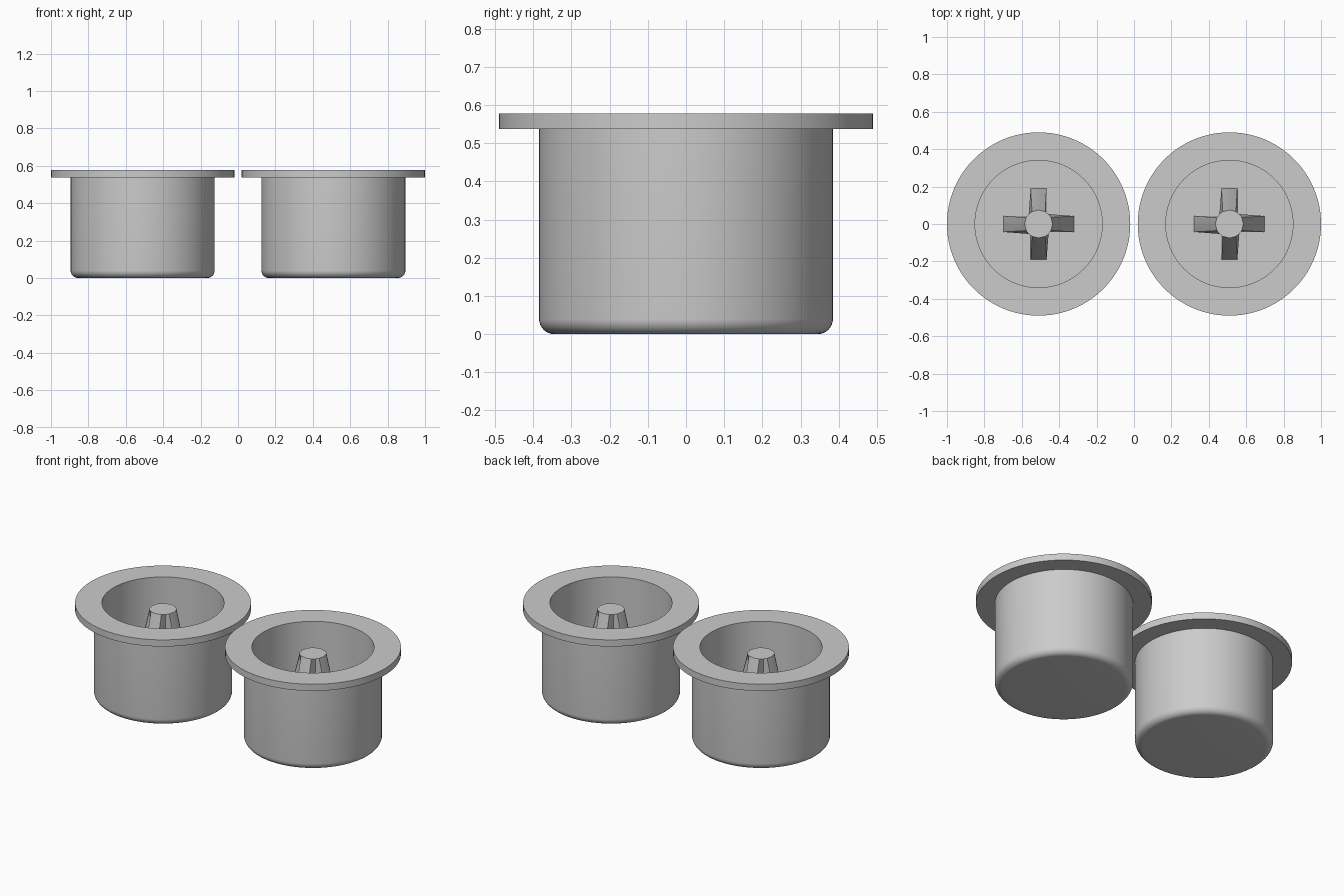
import bpy
import bmesh
import math

default = bpy.data.objects.get("Cube")
if default:
    bpy.data.objects.remove(default, do_unlink=True)

# Single plain grey
grey = bpy.data.materials.new("light_grey")
grey.use_nodes = True
colour = (0.6, 0.6, 0.6, 1.0)
grey.diffuse_color = colour
grey.node_tree.nodes["Principled BSDF"].inputs["Base Color"].default_value = colour

SPACING = 0.51       # distance of each cup axis from the centre
FLOOR = 0.045        # inside floor height
POST_TOP = 0.54
SEGMENTS = 96


def finish(bm, name, x):
    """Turn a bmesh into a smooth-shaded object with sharp edges kept."""
    bmesh.ops.recalc_face_normals(bm, faces=bm.faces)
    mesh = bpy.data.meshes.new(name)
    bm.to_mesh(mesh)
    bm.free()
    mesh.materials.append(grey)
    obj = bpy.data.objects.new(name, mesh)
    obj.location.x = x
    bpy.context.collection.objects.link(obj)
    bpy.ops.object.select_all(action='DESELECT')
    obj.select_set(True)
    bpy.context.view_layer.objects.active = obj
    bpy.ops.object.shade_smooth_by_angle(angle=math.radians(30))
    return obj


def make_cup(name, x):
    """Flanged cup with a rounded lower edge, lathed from its section."""
    wall, fillet = 0.385, 0.04
    profile = [(0, 0)]
    for i in range(9):
        a = math.pi / 2 * i / 8
        profile.append((wall - fillet + fillet * math.sin(a),
                        fillet - fillet * math.cos(a)))
    profile += [(wall, 0.537), (0.49, 0.537), (0.49, 0.578),
                (0.34, 0.578), (0.34, FLOOR), (0, FLOOR)]
    bm = bmesh.new()
    verts = [bm.verts.new((r, 0, z)) for r, z in profile]
    edges = [bm.edges.new(pair) for pair in zip(verts, verts[1:])]
    bmesh.ops.spin(bm, geom=verts + edges, cent=(0, 0, 0), axis=(0, 0, 1),
                   angle=math.tau, steps=SEGMENTS, use_duplicate=False)
    bmesh.ops.remove_doubles(bm, verts=bm.verts, dist=0.0001)
    return finish(bm, name, x)


def make_post(name, x):
    """Cross-shaped foot that blends upward into a round top."""
    reach, half, top = 0.19, 0.0425, 0.075
    # one arm: inner corner, tip, then the shared corner of the next arm
    arm = [((half, -half), -45), ((reach, -half), -28),
           ((reach, 0), 0), ((reach, half), 28)]
    lower, upper = [], []
    bm = bmesh.new()
    for quarter in range(4):
        turn = math.pi / 2 * quarter
        c, s = math.cos(turn), math.sin(turn)
        for (px, py), degrees in arm:
            a = turn + math.radians(degrees)
            lower.append(bm.verts.new((px * c - py * s, px * s + py * c,
                                       FLOOR - 0.005)))
            upper.append(bm.verts.new((top * math.cos(a), top * math.sin(a),
                                       POST_TOP)))
    count = len(lower)
    for i in range(count):
        j = (i + 1) % count
        bm.faces.new((lower[i], lower[j], upper[j], upper[i]))
    bm.faces.new(upper)
    bm.faces.new(lower[::-1])
    return finish(bm, name, x)


# Matching pair
for side, sign in (("left", 1), ("right", -1)):
    make_cup(side + "_cup", sign * SPACING)
    make_post(side + "_post", sign * SPACING)
